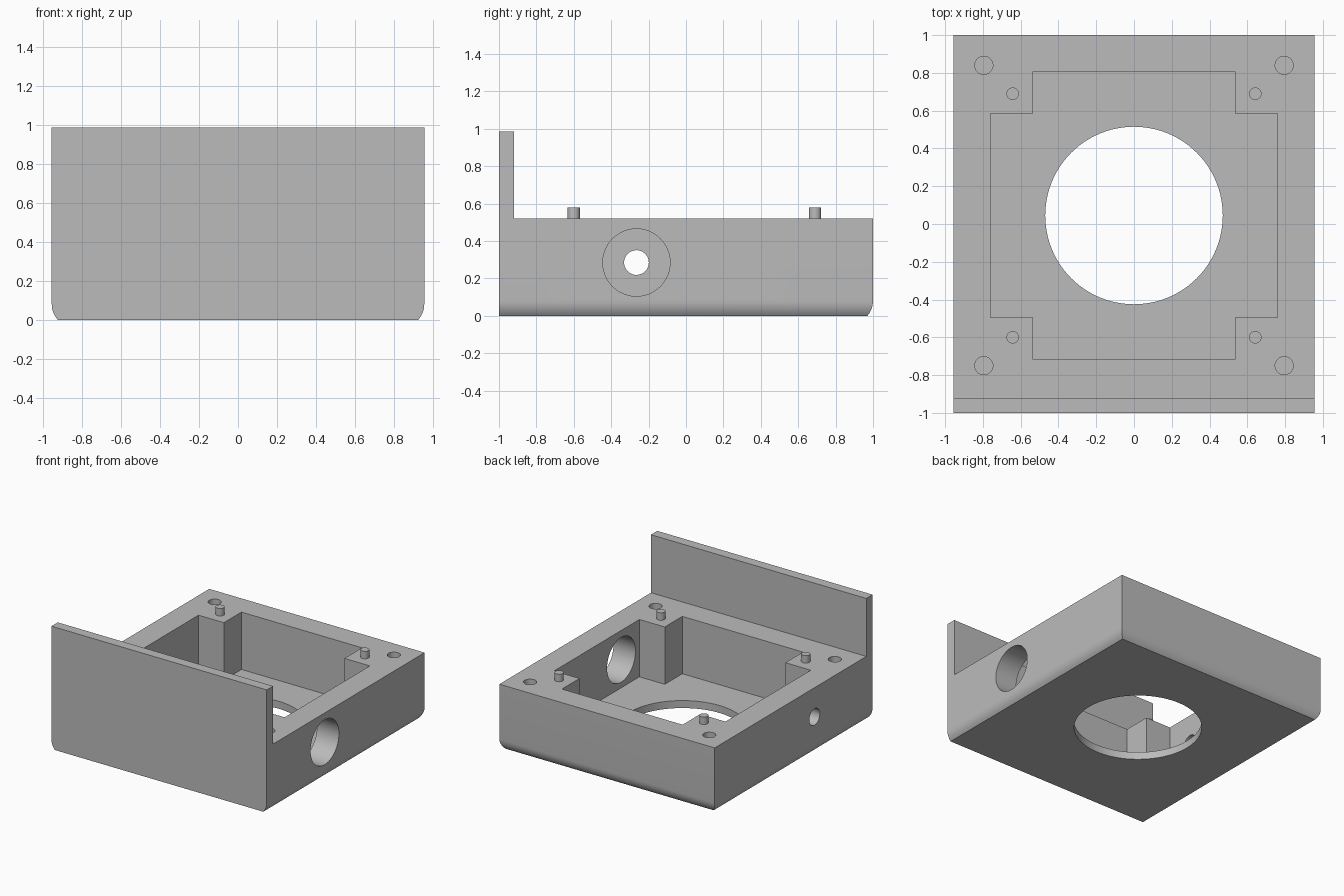
import bpy, bmesh, math

cube = bpy.data.objects.get("Cube")
if cube:
    bpy.data.objects.remove(cube, do_unlink=True)

grey = bpy.data.materials.new("plain grey")
grey.use_nodes = True
grey.diffuse_color = (0.5, 0.5, 0.5, 1)
grey.node_tree.nodes["Principled BSDF"].inputs["Base Color"].default_value = (0.5, 0.5, 0.5, 1)

W, TOP, FLOOR, CY = 0.955, 0.52, 0.06, 0.045


def loft(name, layers):
    """Closed solid through equal-length rings of points."""
    bm = bmesh.new()
    rings = [[bm.verts.new(p) for p in ring] for ring in layers]
    n = len(rings[0])
    for low, high in zip(rings, rings[1:]):
        for i in range(n):
            j = (i + 1) % n
            bm.faces.new((low[i], low[j], high[j], high[i]))
    bm.faces.new(rings[0][::-1])
    bm.faces.new(rings[-1])
    bmesh.ops.recalc_face_normals(bm, faces=bm.faces[:])
    mesh = bpy.data.meshes.new(name)
    bm.to_mesh(mesh)
    bm.free()
    mesh.materials.append(grey)
    ob = bpy.data.objects.new(name, mesh)
    bpy.context.collection.objects.link(ob)
    return ob


def prism(name, outline, z0, z1):
    return loft(name, [[(x, y, z) for x, y in outline] for z in (z0, z1)])


def disc(x, y, r, n=48):
    return [(x + r * math.cos(math.tau * i / n), y + r * math.sin(math.tau * i / n))
            for i in range(n)]


def side_cylinder(name, y, z, r, x0, x1):
    return loft(name, [[(x, a, b) for a, b in disc(y, z, r)] for x in (x0, x1)])


def combine(target, tool, operation):
    mod = target.modifiers.new(tool.name, "BOOLEAN")
    mod.operation, mod.solver, mod.object = operation, "EXACT", tool
    tool.hide_render = True
    bpy.context.view_layer.objects.active = target
    bpy.ops.object.modifier_apply(modifier=mod.name)
    bpy.data.objects.remove(tool, do_unlink=True)


# Housing block, lower edges rounded on both sides and the back
R, H = 0.12, 0.08
layers = []
for z in [H * i / 6 for i in range(7)] + [TOP]:
    d = R - math.sqrt(R * R - max(H - z, 0) ** 2)
    layers.append([(x, y, z) for x, y in
                   ((-W + d, -1), (W - d, -1), (W - d, 1 - d), (-W + d, 1 - d))])
housing = loft("housing", layers)

# Tall front plate
plate = prism("front_plate", [(-W, -1), (W, -1), (W, -0.92), (-W, -0.92)], 0.3, 0.985)
combine(housing, plate, "UNION")

# Cross-shaped pocket
ax, bx, ay, by = 0.535, 0.76, 0.54, 0.7625
quarter = [(bx, ay), (ax, ay), (ax, by)]
cross = quarter + [(-x, y) for x, y in quarter[::-1]]
cross += [(-x, -y) for x, y in cross]
pocket = prism("pocket_cutter", [(x, y + CY) for x, y in cross], FLOOR, 0.8)
combine(housing, pocket, "DIFFERENCE")

# Round opening in the floor, and the side holes
combine(housing, prism("opening_cutter", disc(0, CY, 0.47, 96), -0.1, 0.3), "DIFFERENCE")
combine(housing, side_cylinder("large_port_cutter", -0.265, 0.285, 0.18, 0.6, 1.2), "DIFFERENCE")
combine(housing, side_cylinder("small_port_cutter", -0.265, 0.285, 0.066, -1.2, -0.6), "DIFFERENCE")

# Blind screw holes and locating pins at the four corners
for sx, xname in ((-1, "right"), (1, "left")):
    for sy, yname in ((-1, "front"), (1, "back")):
        hole = disc(sx * 0.795, CY + sy * 0.795, 0.048, 32)
        combine(housing, prism("screw_hole_cutter", hole, 0.2, 0.8), "DIFFERENCE")
        pin = prism(f"pin_{yname}_{xname}", disc(sx * 0.642, CY + sy * 0.645, 0.033, 32),
                    TOP - 0.01, 0.58)
        pin.select_set(True)

# Smooth the curved walls, keep the edges sharp
housing.select_set(True)
bpy.context.view_layer.objects.active = housing
bpy.ops.object.shade_smooth_by_angle(angle=math.radians(25))
